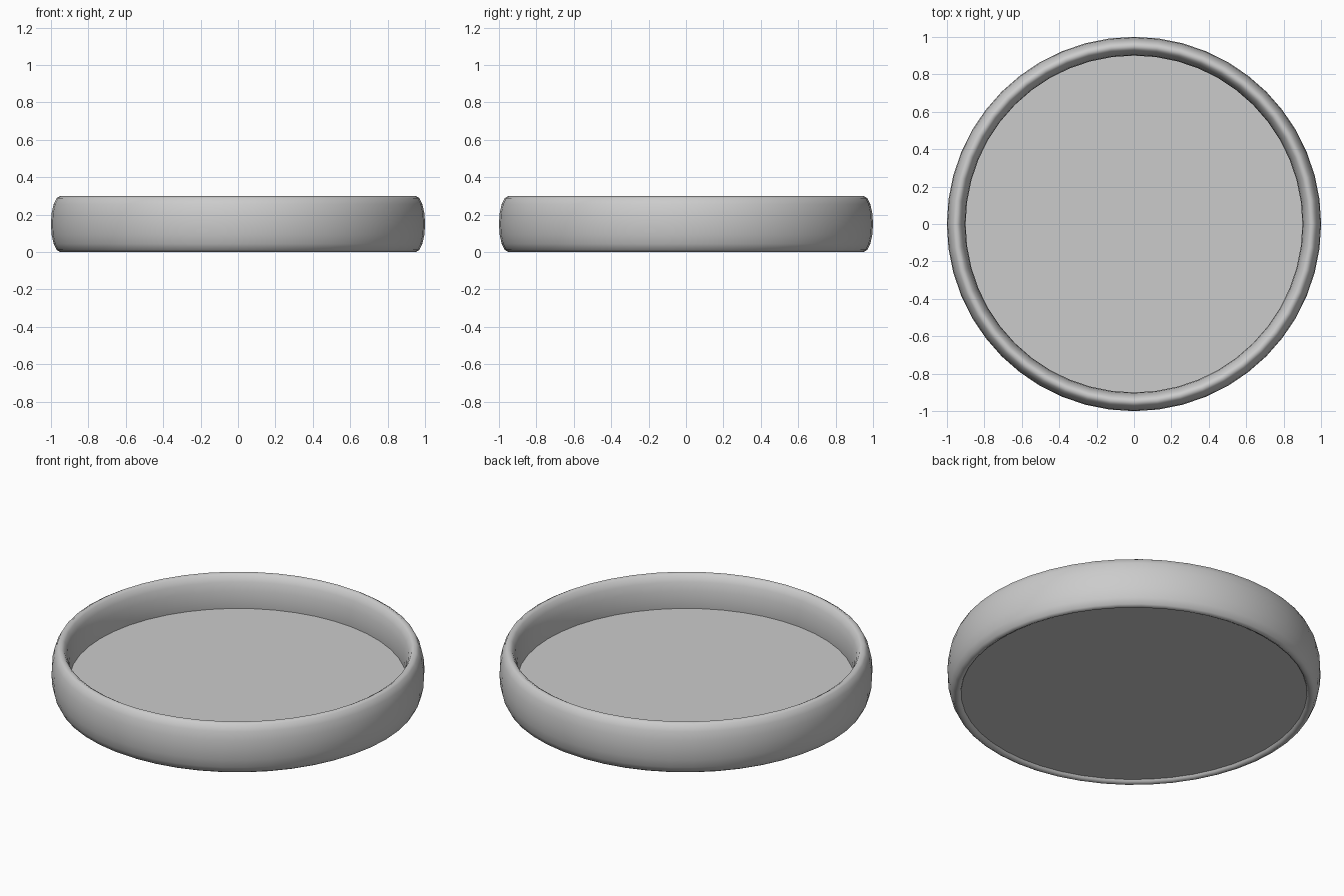
import bpy
import math

if "Cube" in bpy.data.objects:
    bpy.data.objects.remove(bpy.data.objects["Cube"])

# Rounded rim: a ring with a tall elliptical cross-section
bpy.ops.mesh.primitive_torus_add(major_radius=0.95, minor_radius=0.05,
                                 major_segments=48, minor_segments=16,
                                 location=(0, 0, 0.15))
rim = bpy.context.object
rim.name = "rim"
rim.scale.z = 3
bpy.ops.object.transform_apply(location=False, rotation=False, scale=True)
bpy.ops.object.shade_smooth()

# Flat base plate, its edge buried in the rim
z_bottom, z_top = 0.02, 0.105
bpy.ops.mesh.primitive_cylinder_add(vertices=48, radius=0.935,
                                    depth=z_top - z_bottom,
                                    location=(0, 0, (z_bottom + z_top) / 2))
base = bpy.context.object
base.name = "base_plate"
bpy.ops.object.shade_smooth_by_angle(angle=math.radians(30))
